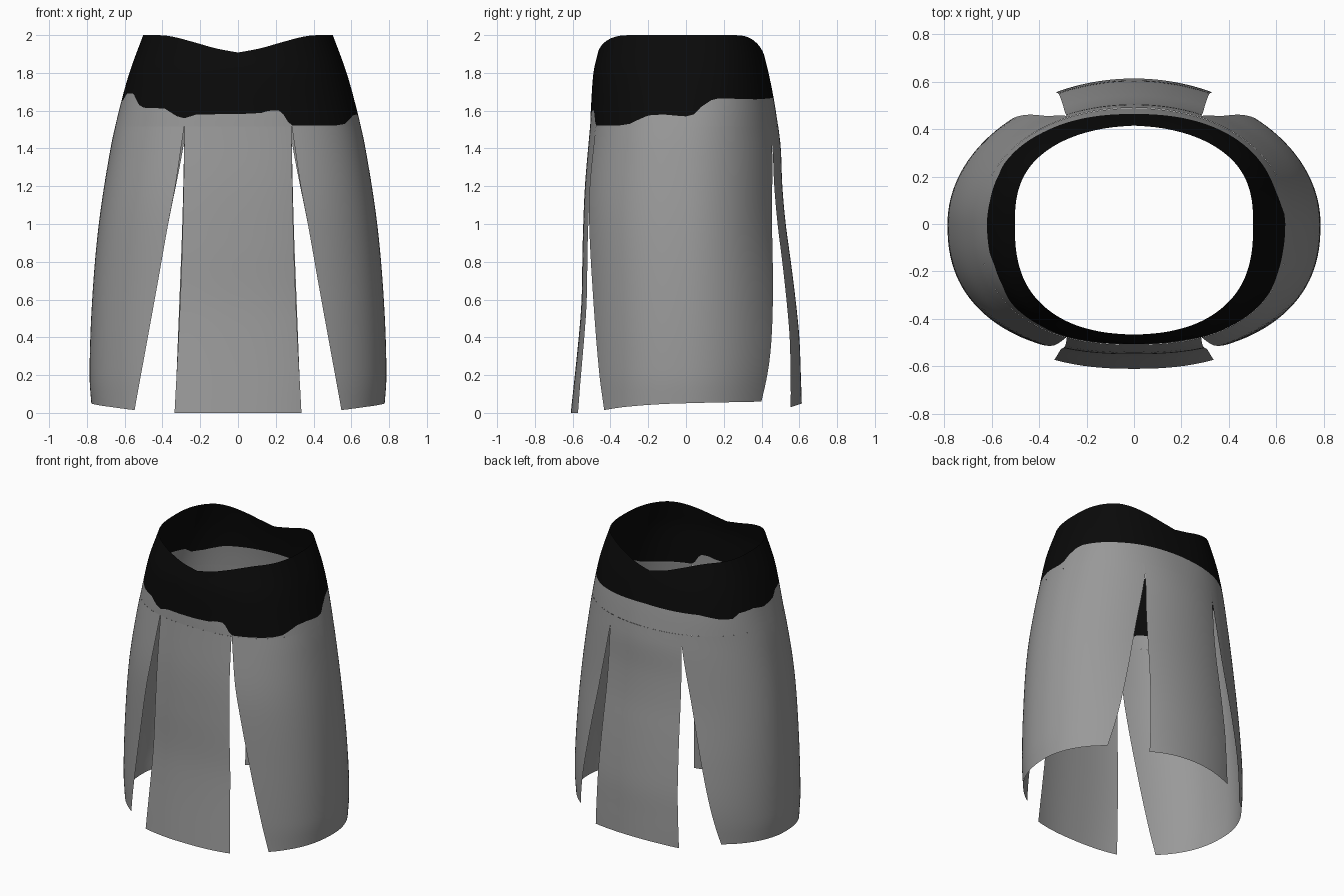
import bpy
from math import cos, sin, acos, pi, radians, degrees

cube = bpy.data.objects.get("Cube")
if cube:
    bpy.data.objects.remove(cube, do_unlink=True)


def make_material(name, value):
    mat = bpy.data.materials.new(name)
    mat.use_nodes = True
    colour = (value, value, value, 1)
    mat.diffuse_color = colour
    mat.node_tree.nodes["Principled BSDF"].inputs["Base Color"].default_value = colour
    return mat


BLACK = make_material("black waistband", 0.003)
GREY = make_material("grey cloth", 0.32)


def curve(*pts, smooth=True):
    """Interpolate through (position, value) pairs given in rising order."""
    def slope(i):
        lo, hi = pts[max(i - 1, 0)], pts[min(i + 1, len(pts) - 1)]
        return (hi[1] - lo[1]) / (hi[0] - lo[0])

    def f(p):
        if p <= pts[0][0]:
            return pts[0][1]
        if p >= pts[-1][0]:
            return pts[-1][1]
        i = next(k for k in range(len(pts) - 1) if p <= pts[k + 1][0])
        (p0, v0), (p1, v1) = pts[i], pts[i + 1]
        h = p1 - p0
        s = (p - p0) / h
        if not smooth:
            return v0 + (v1 - v0) * s
        q = 1 - s
        return (v0 * q * q * (1 + 2 * s) + v1 * s * s * (1 + 2 * q)
                + h * s * q * (slope(i) * q - slope(i + 1) * s))
    return f


# Body cross-section: half width, depths and roundness by height
half_width = curve((0.03, 0.775), (0.2, 0.786), (0.6, 0.772), (1, 0.737), (1.4, 0.675),
                   (1.6, 0.63), (1.8, 0.575), (2, 0.502))
front_round = curve((0, 2.35), (1.5, 2.4), (2, 2.6))
back_round = curve((0, 2), (1.4, 2.05), (1.6, 2.2), (2, 2.6))
YOKE = 1.515
yoke_front = curve((1.5, 0.508), (1.6, 0.504), (1.8, 0.49), (1.9, 0.468), (2, 0.445))
yoke_back = curve((1.5, 0.49), (1.65, 0.467), (1.8, 0.437), (1.9, 0.412), (2, 0.385))

# Panel depths
front_depth = curve((0, 0.61), (0.4, 0.568), (0.6, 0.553), (0.9, 0.547), (1.2, 0.535), (YOKE, 0.508))
back_depth = curve((0.05, 0.613), (0.2, 0.608), (0.4, 0.6), (0.6, 0.58), (0.8, 0.555), (1, 0.528),
                   (1.2, 0.51), (1.4, 0.502), (YOKE, 0.489))
side_front_depth = curve((0, 0.555), (0.6, 0.56), (1, 0.562), (1.2, 0.55), (YOKE, 0.508))
side_back_depth = curve((0.06, 0.575), (0.3, 0.585), (0.6, 0.565), (1, 0.525), (1.4, 0.502), (YOKE, 0.489))

# Slit edges, as half widths
front_edge = curve((0, 0.336), (0.4, 0.315), (0.8, 0.298), (1.2, 0.288), (YOKE, 0.283))
side_front_edge = curve((0.02, 0.547), (0.65, 0.432), (1, 0.37), (1.2, 0.332), (YOKE, 0.285))
back_edge = curve((0.03, 0.332), (0.6, 0.31), (1, 0.295), (1.43, 0.285), (YOKE, 0.285))
side_back_edge = curve((0.06, 0.56), (0.6, 0.45), (1, 0.37), (1.43, 0.286), (YOKE, 0.285))

# Waistband hem height by angle in degrees, counter-clockwise from +x
hem = curve((0, 1.57), (4, 1.58), (8, 1.62), (14, 1.655), (19, 1.665), (50, 1.66), (90, 1.67),
            (125, 1.66), (140, 1.63), (150, 1.625), (156, 1.655), (170, 1.66), (180, 1.64), (190, 1.655),
            (196, 1.69), (207, 1.69), (216, 1.63), (221, 1.615), (236, 1.612), (244, 1.57),
            (248, 1.56), (254, 1.58), (270, 1.582), (278, 1.588), (281, 1.6), (287, 1.6),
            (291, 1.522), (320, 1.522), (328, 1.53), (341, 1.575), (350, 1.58), (360, 1.57), smooth=False)
rim_rise = curve((0, 0), (0.2, 0.22), (0.4, 0.53), (0.6, 0.82), (0.75, 0.97), (0.9, 1), (1, 1))


def power(v, p):
    return (1 if v >= 0 else -1) * abs(v) ** p


def body_point(t, z, front, back):
    n, depth = (front_round, front) if sin(t) < 0 else (back_round, back)
    e = 2 / n(z)
    return (half_width(z) * power(cos(t), e), depth(z) * power(sin(t), e), z)


def edge_angle(x, z, roundness):
    return acos((x / half_width(z)) ** (roundness(z) / 2))


def sheet(name, cols, rows, point, mat):
    """Smooth open sheet; point(u, v) has u counter-clockwise and v downward."""
    verts = [point(i / cols, j / rows) for j in range(rows + 1) for i in range(cols + 1)]
    w = cols + 1
    faces = [(j * w + i, (j + 1) * w + i, (j + 1) * w + i + 1, j * w + i + 1)
             for j in range(rows) for i in range(cols)]
    mesh = bpy.data.meshes.new(name)
    mesh.from_pydata(verts, [], faces)
    mesh.materials.append(mat)
    mesh.shade_smooth()
    obj = bpy.data.objects.new(name, mesh)
    bpy.context.collection.objects.link(obj)
    return obj


# Waistband and the cloth yoke beneath it
def rim_height(t):
    low = 1.908 if sin(t) < 0 else 1.89 + 0.018 * (1 - sin(t))
    return low + (2 - low) * rim_rise(abs(cos(t)) ** 0.8)


def waistband_point(u, v):
    t = 2 * pi * u
    top = rim_height(t)
    return body_point(t, top + (hem(360 * u) - top) * v, yoke_front, yoke_back)


def yoke_point(u, v):
    top = hem(360 * u)
    return body_point(2 * pi * u, top + (YOKE - top) * v, yoke_front, yoke_back)


sheet("waistband", 180, 14, waistband_point, BLACK)
sheet("yoke", 180, 4, yoke_point, GREY)


# Front and back hanging panels
def front_point(u, v):
    z = YOKE * (1 - v)
    t = edge_angle(front_edge(z), z, front_round)
    return body_point(-pi + t + (pi - 2 * t) * u, z, front_depth, front_depth)


def back_point(u, v):
    bottom = 0.05 - 0.02 * (2 * u - 1) ** 2
    z = YOKE + (bottom - YOKE) * v
    t = edge_angle(back_edge(z), z, back_round)
    return body_point(t + (pi - 2 * t) * u, z, back_depth, back_depth)


sheet("front_panel", 24, 36, front_point, GREY)
sheet("back_panel", 24, 36, back_point, GREY)


# Wide side panels, the right one turned round from the left
side_bottom = curve((0, 0.015), (0.2, 0.033), (0.5, 0.05), (1, 0.06))


def side_point(u, v, side):
    s = u if side > 0 else 1 - u
    bottom = side_bottom(s)
    z = YOKE + (bottom - YOKE) * v
    start = -edge_angle(side_front_edge(z), z, front_round)
    end = edge_angle(side_back_edge(z), z, back_round)
    x, y, z = body_point(start + (end - start) * s, z, side_front_depth, side_back_depth)
    return (side * x, y, z)


for name, side in (("left_panel", 1), ("right_panel", -1)):
    sheet(name, 48, 36, lambda u, v: side_point(u, v, side), GREY)
